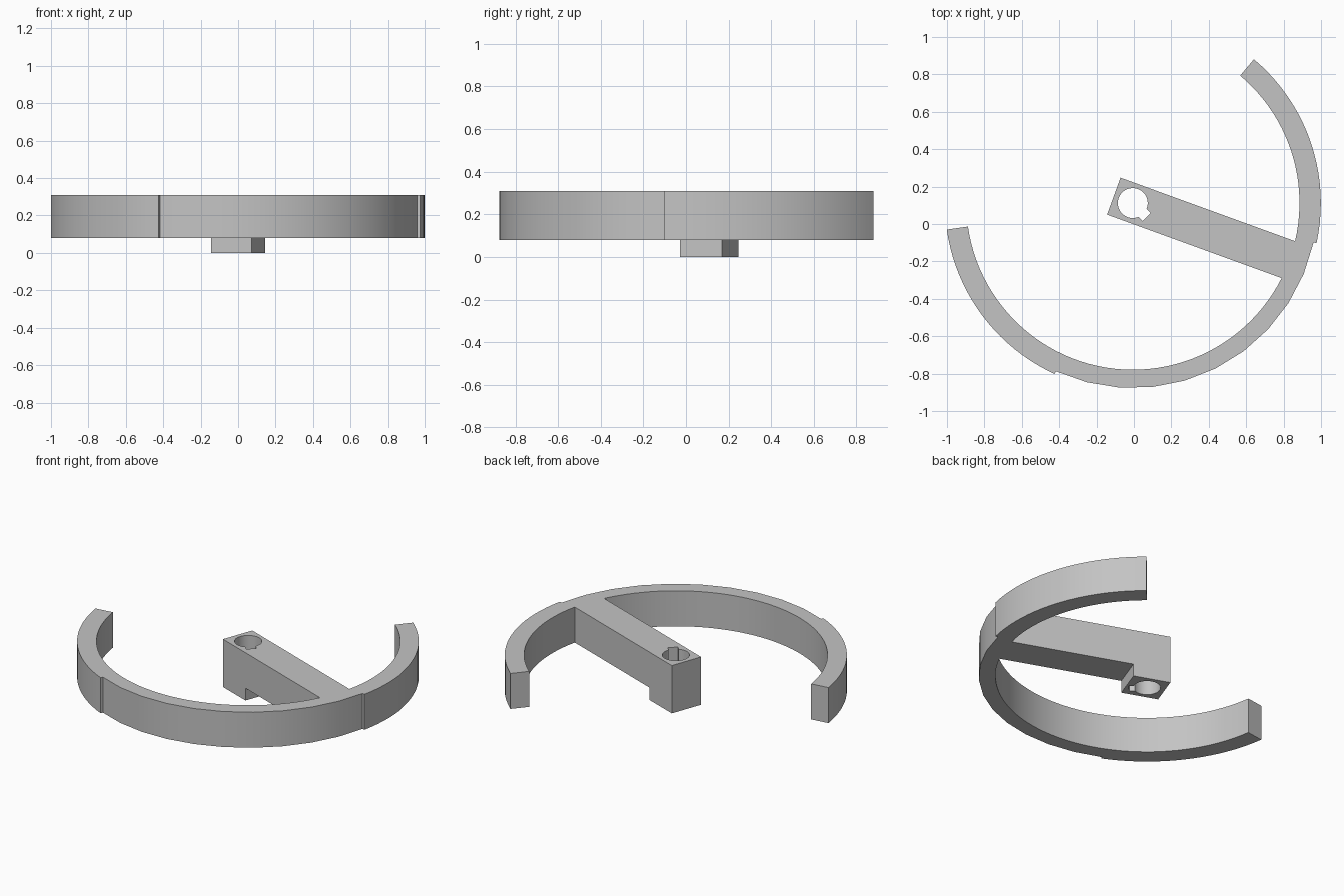
import bpy, bmesh, math
from mathutils import Vector

cube = bpy.data.objects.get("Cube")
if cube:
    bpy.data.objects.remove(cube, do_unlink=True)

CENTRE = Vector((-0.006, 0.112))
TOP, UNDERSIDE = 0.31, 0.08
R_OUT, R_MID, R_IN = 1.005, 0.989, 0.891
TIP_A, STEP_A, STEP_B, TIP_B = -171.9, -114.6, -12.3, 49.9
ARM_DIR, ARM_HALF, ARM_BACK, HUB_FRONT = -20, 0.105, -0.108, 0.122


def arc(radius, start, end, steps):
    """Points along an arc about the bore, angles in degrees."""
    angles = [math.radians(start + (end - start) * i / steps) for i in range(steps + 1)]
    return [CENTRE + radius * Vector((math.cos(a), math.sin(a))) for a in angles]


def turned(u, v, degrees):
    """Point given along and across a direction through the bore."""
    a = math.radians(degrees)
    return CENTRE + Vector((u * math.cos(a) - v * math.sin(a),
                            u * math.sin(a) + v * math.cos(a)))


def prism(points, z0, z1):
    """Closed solid from a flat outline; returns mesh, bottom verts, bottom face."""
    bm = bmesh.new()
    low = [bm.verts.new((p.x, p.y, z0)) for p in points]
    high = [bm.verts.new((p.x, p.y, z1)) for p in points]
    bottom = bm.faces.new(low[::-1])
    bm.faces.new(high)
    for i in range(len(points)):
        j = (i + 1) % len(points)
        bm.faces.new((low[i], low[j], high[j], high[i]))
    return bm, low, bottom


def add_object(name, bm):
    bmesh.ops.recalc_face_normals(bm, faces=bm.faces)
    mesh = bpy.data.meshes.new(name)
    bm.to_mesh(mesh)
    bm.free()
    obj = bpy.data.objects.new(name, mesh)
    bpy.context.collection.objects.link(obj)
    return obj


# Plan outline: stepped outer rim, then inner rim interrupted by the arm
spread = math.degrees(math.asin(ARM_HALF / R_IN))
rim = (arc(R_OUT, TIP_A, STEP_A, 20) + arc(R_MID, STEP_A, STEP_B, 10)
       + arc(R_OUT, STEP_B, TIP_B, 20) + arc(R_IN, TIP_B, ARM_DIR + spread, 22))
arm = [turned(u, v, ARM_DIR) for u, v in (
    (HUB_FRONT, ARM_HALF), (ARM_BACK, ARM_HALF),
    (ARM_BACK, -ARM_HALF), (HUB_FRONT, -ARM_HALF))]
outline = rim + arm + arc(R_IN, ARM_DIR - spread, TIP_A, 48)
bm, low, bottom = prism(outline, UNDERSIDE, TOP)

# Hub: the end of the arm is drawn down to the ground
first = len(rim)
bmesh.utils.face_split(bottom, low[first], low[first + 3])
bm.faces.ensure_lookup_table()
hub = next(f for f in bm.faces if len(f.verts) == 4 and all(v in f.verts for v in low[first:first + 4]))
drawn = bmesh.ops.extrude_discrete_faces(bm, faces=[hub])["faces"][0]
bmesh.ops.translate(bm, verts=drawn.verts, vec=(0, 0, -UNDERSIDE))
bmesh.ops.dissolve_limit(bm, angle_limit=0.001, verts=bm.verts, edges=bm.edges)
paddle = add_object("curved_rim_with_arm", bm)

# Keyed bore through the hub
BORE, KEY_HALF, KEY_REACH, KEY_DIR = 0.08, 0.03, 0.106, -45
gap = math.degrees(math.asin(KEY_HALF / BORE))
keyed = arc(BORE, KEY_DIR + gap, KEY_DIR + 360 - gap, 40)
keyed += [turned(KEY_REACH, -KEY_HALF, KEY_DIR), turned(KEY_REACH, KEY_HALF, KEY_DIR)]
cutter = add_object("bore_cutter", prism(keyed, -0.1, 0.5)[0])
cutter.hide_render = True

cut = paddle.modifiers.new("bore", "BOOLEAN")
cut.operation = "DIFFERENCE"
cut.solver = "EXACT"
cut.object = cutter
bpy.ops.object.select_all(action="DESELECT")
bpy.context.view_layer.objects.active = paddle
paddle.select_set(True)
bpy.ops.object.modifier_apply(modifier=cut.name)
bpy.data.objects.remove(cutter, do_unlink=True)
bpy.ops.object.shade_smooth_by_angle(angle=math.radians(30))

# Single plain grey
GREY = (0.55, 0.55, 0.55, 1)
mat = bpy.data.materials.new("plain_grey")
mat.use_nodes = True
mat.diffuse_color = GREY
mat.node_tree.nodes["Principled BSDF"].inputs["Base Color"].default_value = GREY
paddle.data.materials.clear()
paddle.data.materials.append(mat)
